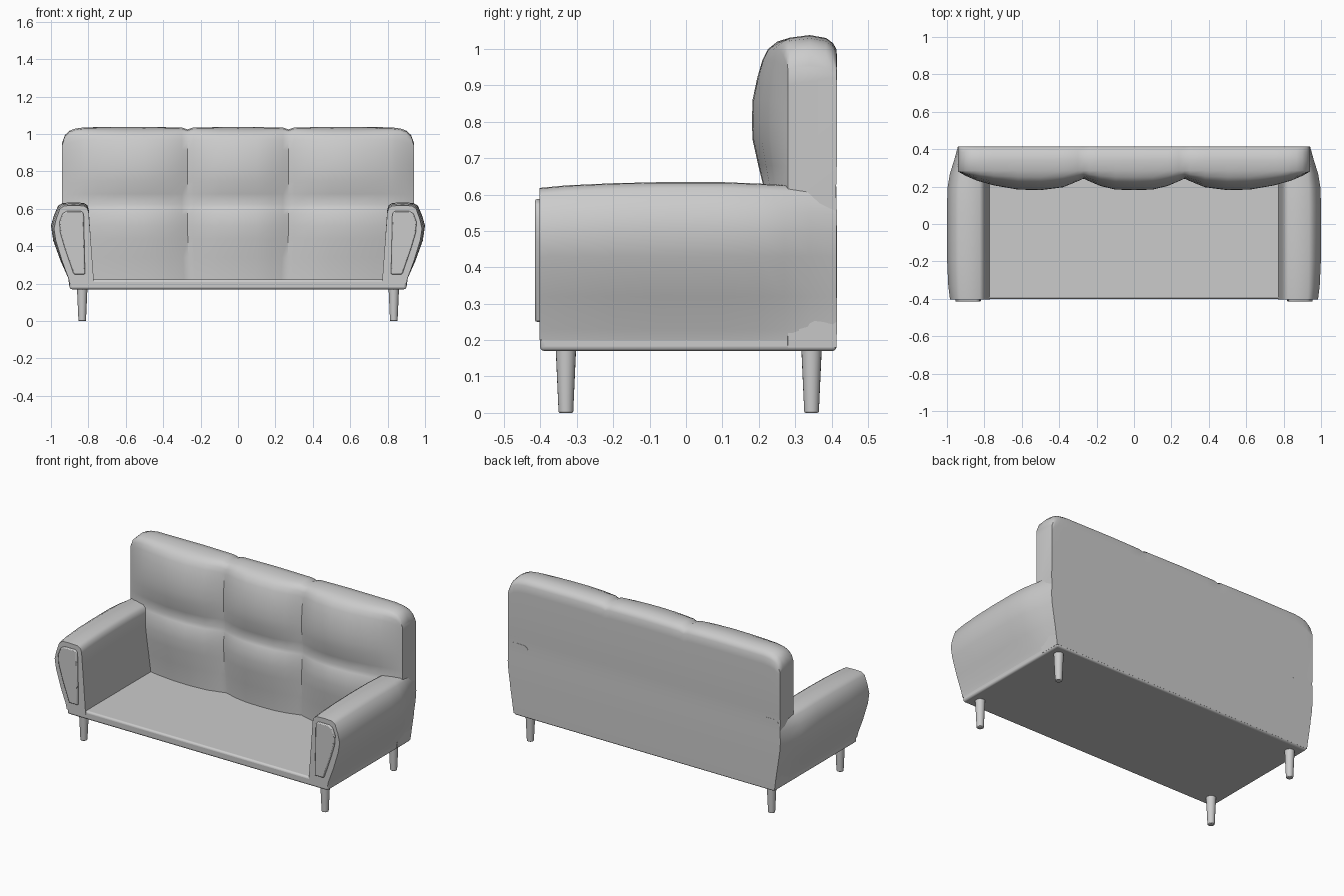
import bpy, bmesh

if "Cube" in bpy.data.objects:
    bpy.data.objects.remove(bpy.data.objects["Cube"])


def interp(table, t):
    for (a, va), (b, vb) in zip(table, table[1:]):
        if t <= b:
            return va + (vb - va) * max(0, t - a) / (b - a)
    return table[-1][1]


def make(name, bm):
    bmesh.ops.recalc_face_normals(bm, faces=bm.faces[:])
    mesh = bpy.data.meshes.new(name)
    bm.to_mesh(mesh)
    bm.free()
    ob = bpy.data.objects.new(name, mesh)
    bpy.context.collection.objects.link(ob)
    return ob


def loft(name, rings):
    bm = bmesh.new()
    loops = [[bm.verts.new(p) for p in ring] for ring in rings]
    n = len(loops[0])
    for a, b in zip(loops, loops[1:]):
        for i in range(n):
            j = (i + 1) % n
            bm.faces.new((a[i], a[j], b[j], b[i]))
    bm.faces.new(loops[0])
    bm.faces.new(loops[-1])
    return make(name, bm)


def bevel(ob, width, segments=3):
    mod = ob.modifiers.new("Bevel", 'BEVEL')
    mod.width = width
    mod.segments = segments
    mod.limit_method = 'ANGLE'


# Seat base: low slab with a softened lip
bm = bmesh.new()
bmesh.ops.create_cube(bm, size=1)
for v in bm.verts:
    v.co = (v.co.x * 1.80, v.co.y * 0.815 + 0.0065, v.co.z * 0.052 + 0.196)
bevel(make("seat_base", bm), 0.012)

# Backrest: three puffed cushions above and below a horizontal crease
puff = [(0, .097), (.10, .094), (.18, .075), (.24, .050), (.27, .037),
        (.30, .050), (.38, .082), (.50, .097), (.62, .094), (.75, .072),
        (.84, .047), (.90, .022), (.94, 0)]
top = [(0, 1.038), (.24, 1.035), (.27, 1.025), (.30, 1.035), (.50, 1.038),
       (.82, 1.036), (.87, 1.029), (.90, 1.018), (.925, .995), (.94, .955)]
width = [(.17, .90), (.22, .903), (.35, .925), (.50, .94), (1.1, .94)]
front = [(.18, .65), (.24, .68), (.34, .8), (.44, .94), (.51, 1), (.57, .93),
         (.605, .8), (.625, .7), (.68, .84), (.75, 1), (.80, 1.02), (.86, 1),
         (.92, .87), (.97, .72), (1.0, .56), (1.02, .3)]
crown = [(.285, 1.031), (.34, 1.038), (.385, 1.03), (.404, 1.016), (.414, .998)]
rear = [(.415, .95), (.415, .80), (.414, .66), (.412, .61), (.415, .54),
        (.415, .35), (.414, .18)]
half = sorted({x for x, _ in puff} | {x for x, _ in top})
rings = []
for x in [-h for h in half[:0:-1]] + half:
    d, t = interp(puff, abs(x)), interp(top, abs(x))
    pts = [(.28 - d * p, z) for z, p in front] + crown + rear
    ring = []
    for y, z in pts:
        if z > .62:
            z = .62 + (z - .62) * (t - .62) / .418
        ring.append((x * interp(width, z) / .94, y, z))
    rings.append(ring)
loft("backrest", rings)

# Armrests: flared cross-section, narrowing to the rear corner, with front panels
section = [(.77, .20), (.786, .42), (.798, .595), (.806, .62), (.825, .632),
           (.88, .634), (.935, .632), (.962, .617), (.986, .56), (1.0, .51),
           (.988, .43), (.948, .32), (.908, .23), (.90, .20)]
stations = [(-.403, .84, -.016), (-.33, .93, -.009), (-.2, .99, -.003),
            (-.07, 1, 0), (.1, 1, 0), (.2, .96, -.004), (.27, .84, -.008),
            (.34, .62, -.01), (.413, .42, -.012)]
panel = [(.818, .25), (.825, .575), (.838, .588), (.915, .588), (.938, .575),
         (.955, .53), (.950, .47), (.925, .385), (.878, .25)]
for side, s in (("left", -1), ("right", 1)):
    loft(side + "_armrest",
         [[(s * (x if x < .9 else .9 + (x - .9) * k), y,
            z + (dz if z > .5 else 0)) for x, z in section]
          for y, k, dz in stations])
    bevel(loft(side + "_arm_panel",
               [[(s * x, y, z) for x, z in panel] for y in (-.415, -.395)]), 0.006, 2)

# Tapered legs
for fb, y in (("front", -.33), ("back", .345)):
    for side, x in (("left", -.833), ("right", .833)):
        bm = bmesh.new()
        bmesh.ops.create_cone(bm, cap_ends=True, segments=20,
                              radius1=.020, radius2=.028, depth=.175)
        bmesh.ops.translate(bm, verts=bm.verts[:], vec=(x, y, .0875))
        bevel(make(f"{fb}_{side}_leg", bm), 0.004, 2)

# Smooth shading with sharp edges kept
for ob in bpy.data.objects:
    ob.select_set(True)
    bpy.context.view_layer.objects.active = ob
bpy.ops.object.shade_smooth_by_angle(angle=0.7)
